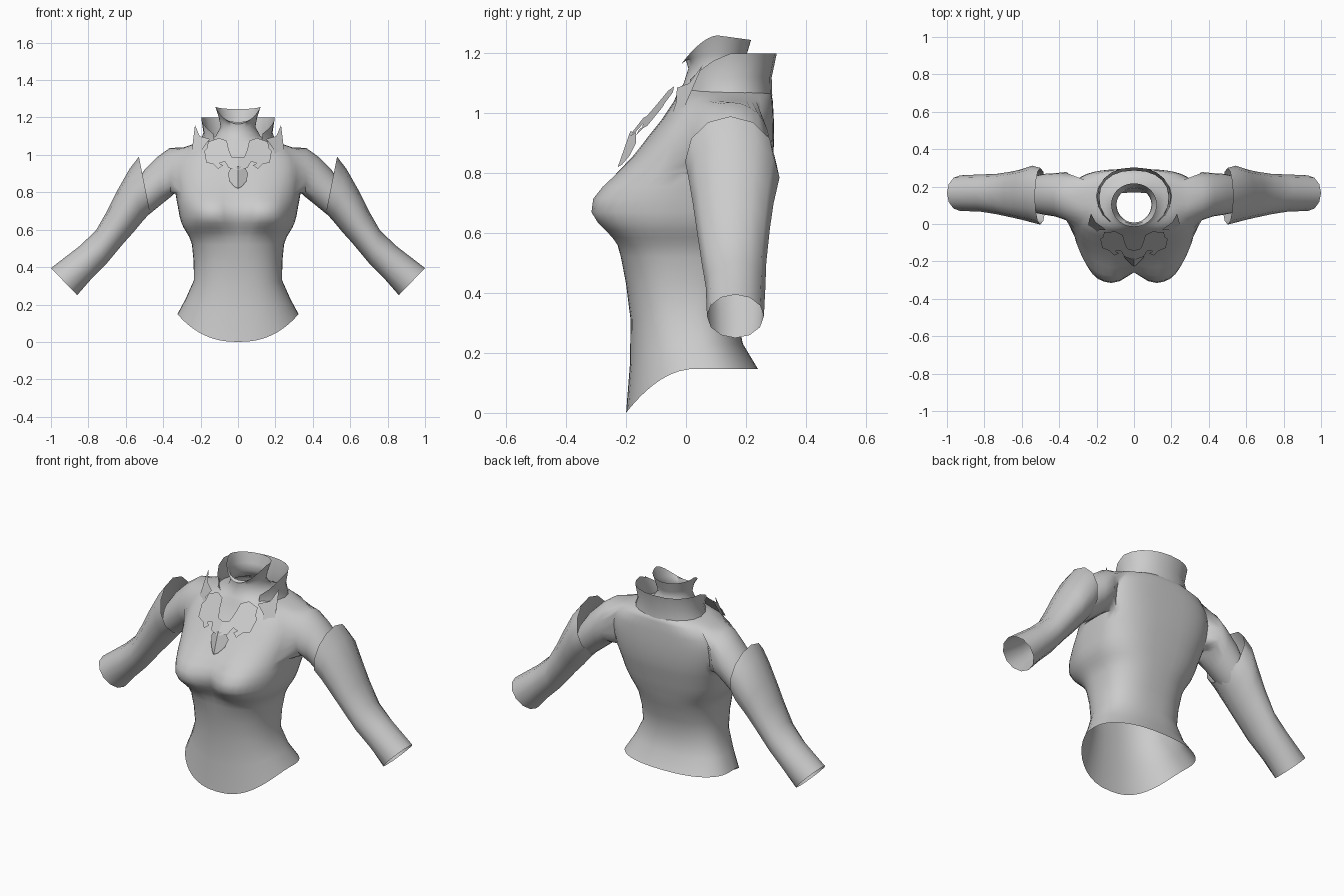
import bpy, bmesh, math

cloth = bpy.data.materials.new("plain_grey")
cloth.diffuse_color = (0.6, 0.6, 0.6, 1)


def finish(name, bm, smooth=True):
    """Turn a right-half bmesh into a mirrored object."""
    bmesh.ops.recalc_face_normals(bm, faces=bm.faces)
    me = bpy.data.meshes.new(name)
    bm.to_mesh(me)
    bm.free()
    me.materials.append(cloth)
    ob = bpy.data.objects.new(name, me)
    bpy.context.collection.objects.link(ob)
    mod = ob.modifiers.new("mirror", 'MIRROR')
    mod.use_clip = True
    mod.merge_threshold = 0.0005
    if smooth:
        bpy.ops.object.select_all(action='DESELECT')
        ob.select_set(True)
        bpy.context.view_layer.objects.active = ob
        bpy.ops.object.shade_smooth_by_angle(angle=math.radians(70))
    return ob


def bridge(bm, a, b, closed=False):
    n = len(a)
    for i in range(n if closed else n - 1):
        j = (i + 1) % n
        bm.faces.new((a[i], a[j], b[j], b[i]))


def tube_ring(bm, tx, tz, bx, bz, y0, y1, n):
    """Oblique oval ring from its top point, bottom point and depth range."""
    ring = []
    for k in range(n):
        a = 2 * math.pi * k / n
        c, s = math.cos(a), math.sin(a)
        ring.append(bm.verts.new(((tx + bx) / 2 + c * (tx - bx) / 2,
                                  (y0 + y1) / 2 + s * (y1 - y0) / 2,
                                  (tz + bz) / 2 + c * (tz - bz) / 2)))
    return ring


def half_oval(w, ym, yf, yb, p, n, start=-90):
    """Points from the front around the right side to the back."""
    pts = []
    for i in range(n + 1):
        a = math.radians(start + (90 - start) * i / n)
        c, s = max(math.cos(a), 0), math.sin(a)
        x = 0.0 if c < 1e-6 else w * c ** p
        ext = (yb - ym) if s > 0 else (ym - yf)
        pts.append((x, ym + math.copysign(abs(s) ** p, s) * ext))
    return pts


# Torso: z, half width, widest y, front y, back y, roundness
SEG = 24
rows = [(0.147, 0.325, 0.06, -0.20, 0.24, 0.85), (0.23, 0.28, 0.03, -0.187, 0.19, 0.85),
        (0.33, 0.236, 0.01, -0.185, 0.168, 0.82), (0.43, 0.237, 0.01, -0.20, 0.185, 0.8),
        (0.52, 0.246, 0.01, -0.217, 0.215, 0.78), (0.56, 0.26, 0.01, -0.224, 0.228, 0.75),
        (0.585, 0.275, 0.01, -0.232, 0.235, 0.73), (0.61, 0.29, 0.01, -0.24, 0.242, 0.72),
        (0.635, 0.302, 0.01, -0.247, 0.249, 0.71), (0.67, 0.312, 0.02, -0.252, 0.258, 0.7),
        (0.715, 0.32, 0.04, -0.252, 0.268, 0.7), (0.755, 0.328, 0.06, -0.24, 0.278, 0.7),
        (0.80, 0.335, 0.09, -0.215, 0.286, 0.7), (0.86, 0.342, 0.11, -0.172, 0.292, 0.69),
        (0.92, 0.342, 0.13, -0.128, 0.294, 0.68), (0.98, 0.332, 0.14, -0.08, 0.293, 0.68),
        (1.04, 0.29, 0.15, -0.04, 0.29, 0.72), (1.065, 0.215, 0.14, -0.03, 0.285, 0.85),
        (1.08, 0.165, 0.13, -0.02, 0.26, 0.95), (1.10, 0.12, 0.12, -0.008, 0.225, 1),
        (1.15, 0.093, 0.105, 0.008, 0.19, 1), (1.20, 0.102, 0.105, 0.0, 0.20, 1),
        (1.26, 0.122, 0.105, -0.015, 0.217, 1)]
bm = bmesh.new()
grid = []
for r, (z, w, ym, yf, yb, p) in enumerate(rows):
    ring = []
    for x, y in half_oval(w, ym, yf, yb, p, SEG):
        zz = z
        if y < 0.03 and r < 3:            # hem dips to the front
            zz -= 0.147 * ((0.03 - y) / 0.23) ** 2 * (1, 0.5, 0.15)[r]
        if r >= 21:                       # neck rim dips to the front
            zz -= (0.03, 0.095)[r - 21] * max(0, (0.105 - y) / 0.12) ** 1.7
        if r >= 21 and y > 0.105:
            zz -= 0.015 * (y - 0.105) / 0.11
        if y < ym:                        # bust
            fall = 0.11 if z > 0.68 else 0.085
            front = min(1, (ym - y) / (0.7 * (ym - yf)))
            y -= front * 0.072 * math.exp(-(abs(x - 0.15) / 0.115) ** 3.2
                                          - ((z - 0.68) / fall) ** 2)
        ring.append(bm.verts.new((x, y, zz)))
    grid.append(ring)

# Shoulder opening in the torso grid
C0, CM, C1, R0, R1 = 8, 12, 16, 12, 16
for r in range(len(rows) - 1):
    for c in range(SEG):
        if not (R0 <= r < R1 and C0 <= c < C1):
            bm.faces.new((grid[r][c], grid[r][c + 1], grid[r + 1][c + 1], grid[r + 1][c]))
border = [grid[R1][c] for c in range(CM, C1)]
border += [grid[r][C1] for r in range(R1, R0, -1)]
border += [grid[R0][c] for c in range(C1, C0, -1)]
border += [grid[r][C0] for r in range(R0, R1)]
border += [grid[R1][c] for c in range(C0, CM)]

# Upper arm grown from the shoulder opening
prev = border
for spec in [(0.365, 1.037, 0.36, 0.775, 0.02, 0.278), (0.43, 0.99, 0.41, 0.735, 0.04, 0.272),
             (0.50, 0.92, 0.465, 0.69, 0.05, 0.268), (0.55, 0.85, 0.51, 0.655, 0.06, 0.257)]:
    ring = tube_ring(bm, *spec, len(border))
    bridge(bm, prev, ring, True)
    prev = ring
finish("torso", bm)

# Sleeves, open at both ends and flared at the top
bm = bmesh.new()
prev = None
for spec in [(0.53, 0.99, 0.47, 0.69, -0.003, 0.30), (0.58, 0.925, 0.51, 0.645, 0.008, 0.312),
             (0.645, 0.81, 0.56, 0.585, 0.023, 0.292),
             (0.70, 0.70, 0.61, 0.53, 0.035, 0.28), (0.76, 0.595, 0.71, 0.41, 0.052, 0.268),
             (0.85, 0.51, 0.79, 0.33, 0.066, 0.265), (1.0, 0.395, 0.86, 0.25, 0.07, 0.26)]:
    ring = tube_ring(bm, *spec, 12)
    if prev:
        bridge(bm, prev, ring, True)
    prev = ring
finish("sleeve", bm)

# Standing outer collar, open at the front
bm = bmesh.new()
prev = None
for w, yf, yb, z, drop in [(0.205, -0.03, 0.288, 1.06, 0.05), (0.185, -0.02, 0.286, 1.12, 0.06),
                           (0.197, -0.02, 0.303, 1.20, 0.10)]:
    ring = [bm.verts.new((x, y, z - drop * max(0, (0.15 - y) / 0.15) ** 1.5))
            for x, y in half_oval(w, 0.14, yf, yb, 0.9, 8, -50)]
    if prev:
        bridge(bm, prev, ring)
    prev = ring
finish("outer_collar", bm)


def plate(name, outline, y_of):
    """Thin jagged sheet from an outline in x and z."""
    b = bmesh.new()
    b.faces.new([b.verts.new((x, y_of(x, z), z)) for x, z in outline])
    bmesh.ops.triangulate(b, faces=b.faces)
    finish(name, b, False)


# Chest ornament, its drop, and the shards beside the neck
plate("chest_ornament",
      [(0, 0.985), (0.035, 0.99), (0.05, 1.03), (0.06, 1.075), (0.10, 1.09), (0.16, 1.07),
       (0.165, 1.035), (0.18, 1.02), (0.17, 0.96), (0.13, 0.95), (0.105, 0.925), (0.08, 0.945),
       (0.10, 0.955), (0.07, 0.965), (0.05, 0.93), (0, 0.92)],
      lambda x, z: -0.068 - 0.78 * (1.08 - z) + 0.2 * x)
plate("chest_drop",
      [(0, 0.94), (0.035, 0.935), (0.055, 0.90), (0.045, 0.86), (0.02, 0.83), (0, 0.82)],
      lambda x, z: -0.228 + 0.35 * (z - 0.82) + 0.6 * x)
plate("neck_shard",
      [(0.23, 1.16), (0.205, 1.10), (0.15, 1.085), (0.185, 1.04), (0.20, 0.99),
       (0.25, 0.975), (0.24, 1.08)],
      lambda x, z: 0.055 - 0.5 * (1.16 - z) + 0.6 * (x - 0.23))
